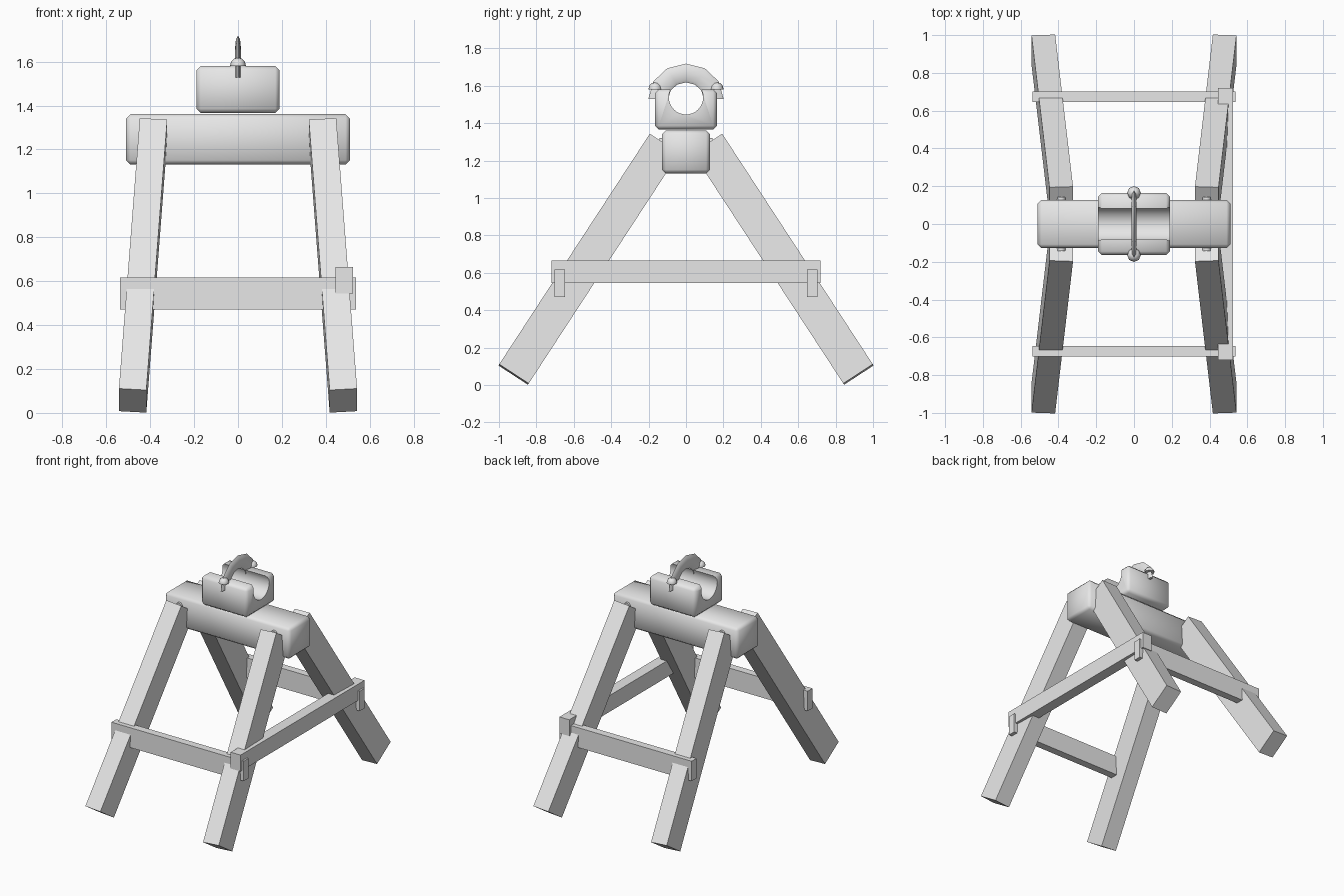
import bpy, bmesh, math
from mathutils import Vector, Matrix

if "Cube" in bpy.data.objects:
    bpy.data.objects.remove(bpy.data.objects["Cube"])

grey = bpy.data.materials.new("plain grey")
grey.diffuse_color = (0.8, 0.8, 0.8, 1)
grey.use_nodes = True
grey.node_tree.nodes["Principled BSDF"].inputs["Base Color"].default_value = grey.diffuse_color


def finish(name, bm):
    bmesh.ops.recalc_face_normals(bm, faces=bm.faces)
    me = bpy.data.meshes.new(name)
    bm.to_mesh(me)
    bm.free()
    ob = bpy.data.objects.new(name, me)
    bpy.context.collection.objects.link(ob)
    me.materials.append(grey)
    return ob


def smooth(ob, angle):
    bpy.ops.object.select_all(action='DESELECT')
    ob.select_set(True)
    bpy.context.view_layer.objects.active = ob
    bpy.ops.object.shade_smooth_by_angle(angle=math.radians(angle))


def box(name, centre, size, bevel=0):
    bm = bmesh.new()
    bmesh.ops.create_cube(bm, size=1, matrix=Matrix.Translation(centre) @ Matrix.Diagonal((*size, 1)))
    if bevel:
        bmesh.ops.bevel(bm, geom=bm.edges[:], offset=bevel, segments=1, affect='EDGES')
    return finish(name, bm)


def leg(name, sx, sy):
    # box along a splayed axis, worked out for one corner and mirrored
    bottom, top = Vector((0.48, 0.922, 0.056)), Vector((0.385, 0.117, 1.288))
    d = (top - bottom).normalized()
    w = Vector((0, d.z, -d.y)).normalized()
    u = w.cross(d)
    bm = bmesh.new()
    bmesh.ops.create_cube(bm, size=1)
    for v in bm.verts:
        p = (top if v.co.z > 0 else bottom) + u * v.co.x * 0.125 + w * v.co.y * 0.188
        v.co = (p.x * sx, p.y * sy, p.z)
    return finish(name, bm)


# trestle: top beam, four splayed legs and dowels joining them
smooth(box("top_beam", (0, 0, 1.246), (1.02, 0.255, 0.23), 0.02), 50)
for sx, side in ((-1, "left"), (1, "right")):
    for sy, end in ((-1, "front"), (1, "back")):
        leg(f"{end}_{side}_leg", sx, sy)
    bm = bmesh.new()
    bmesh.ops.create_cone(bm, cap_ends=True, segments=12, radius1=0.022, radius2=0.022, depth=0.285,
                          matrix=Matrix.Translation((0.385 * sx, 0, 1.298)) @ Matrix.Rotation(math.pi / 2, 4, 'X'))
    smooth(finish(f"{side}_dowel", bm), 40)

# lower rails: front, back and a single one on the right
for sy, end in ((-1, "front"), (1, "back")):
    box(f"{end}_rail", (0, 0.674 * sy, 0.543), (1.075, 0.056, 0.146))
box("right_rail", (0.485, 0, 0.605), (0.08, 1.44, 0.12))

# cradle block with a round groove along x
block = box("cradle_block", (0, 0, 1.473), (0.38, 0.33, 0.215), 0.02)
bm = bmesh.new()
bmesh.ops.create_cone(bm, cap_ends=True, segments=32, radius1=0.092, radius2=0.092, depth=1,
                      matrix=Matrix.Translation((0, 0, 1.538)) @ Matrix.Rotation(math.pi / 2, 4, 'Y'))
cutter = finish("groove_cutter", bm)
cutter.hide_render = True
mod = block.modifiers.new("groove", 'BOOLEAN')
mod.operation, mod.object, mod.solver = 'DIFFERENCE', cutter, 'EXACT'
bpy.context.view_layer.objects.active = block
bpy.ops.object.modifier_apply(modifier=mod.name)
bpy.data.objects.remove(cutter)
smooth(block, 50)

# arched strap: flattened half ring over the groove
bm = bmesh.new()
rings = []
for i in range(7):
    a = math.pi * i / 6
    ring = []
    for j in range(8):
        t = math.tau * j / 8
        r = 0.14 + 0.05 * math.cos(t)
        ring.append(bm.verts.new((0.013 * math.sin(t), 1.06 * r * math.cos(a), 1.528 + r * math.sin(a))))
    rings.append(ring)
for r0, r1 in zip(rings, rings[1:]):
    for j in range(8):
        k = (j + 1) % 8
        bm.faces.new((r0[j], r0[k], r1[k], r1[j]))
bm.faces.new(rings[0])
bm.faces.new(rings[-1])
smooth(finish("strap", bm), 50)

# domed bolt heads holding the strap
for sy, end in ((-1, "front"), (1, "back")):
    bm = bmesh.new()
    bmesh.ops.create_uvsphere(bm, u_segments=8, v_segments=6, radius=0.036,
                              matrix=Matrix.Translation((0, 0.165 * sy, 1.582)))
    bmesh.ops.bisect_plane(bm, geom=bm.verts[:] + bm.edges[:] + bm.faces[:],
                           plane_co=(0, 0, 1.58), plane_no=(0, 0, -1), clear_outer=True)
    bmesh.ops.holes_fill(bm, edges=[e for e in bm.edges if e.is_boundary])
    smooth(finish(f"{end}_bolt_head", bm), 60)
